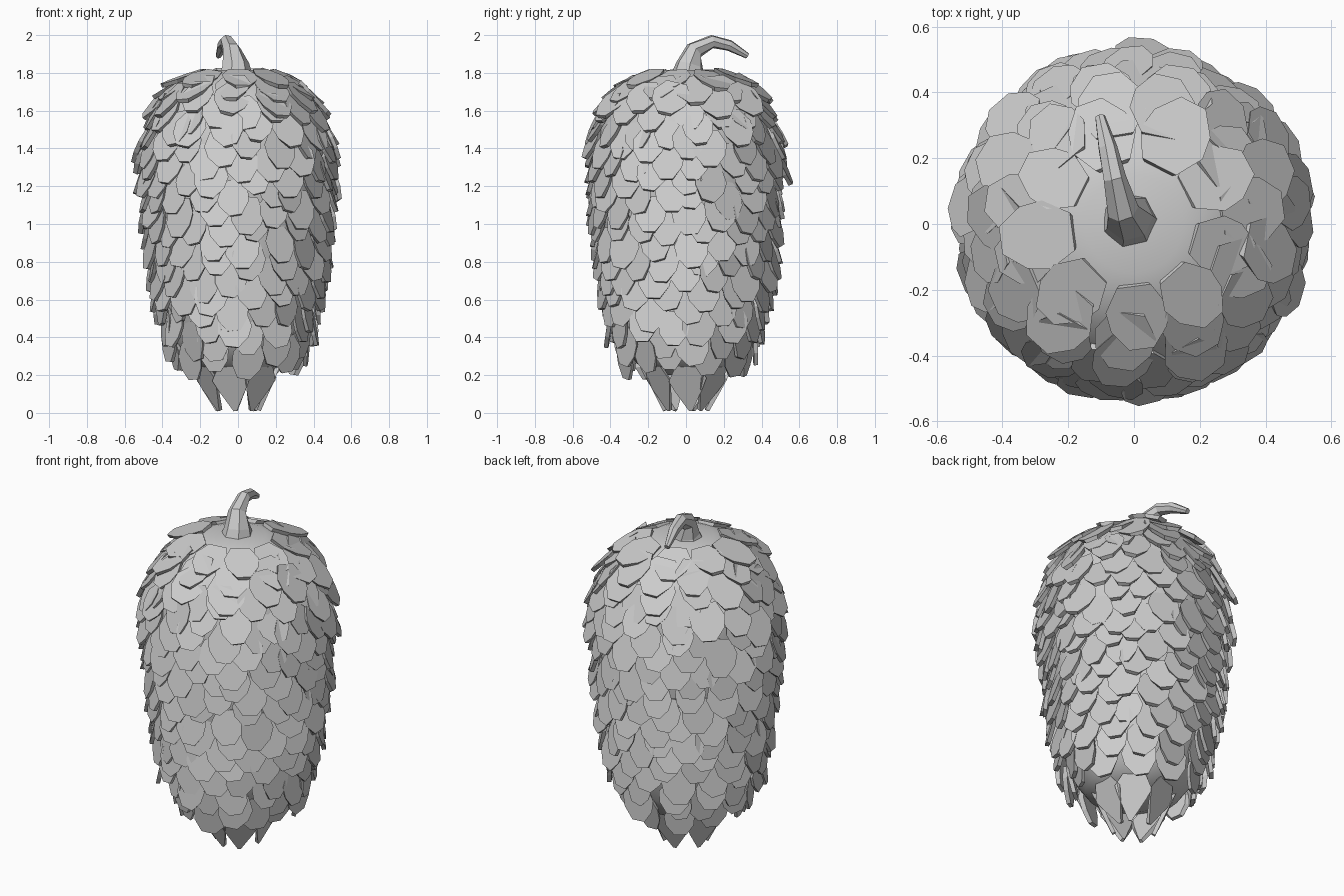
import bpy, bmesh, math, random
from mathutils import Vector

if "Cube" in bpy.data.objects:
    bpy.data.objects.remove(bpy.data.objects["Cube"])

random.seed(4)

# (radius, height) profile of the inner body, top to bottom
PROFILE = [(0, 1.82), (.15, 1.815), (.27, 1.775), (.38, 1.685), (.45, 1.55), (.475, 1.38),
           (.465, 1.15), (.445, .95), (.42, .75), (.39, .55), (.345, .38), (.26, .26), (.12, .2), (0, .18)]


def finish(name, bm, smooth=False):
    bmesh.ops.recalc_face_normals(bm, faces=bm.faces)
    me = bpy.data.meshes.new(name)
    bm.to_mesh(me)
    bm.free()
    for p in me.polygons:
        p.use_smooth = smooth
    ob = bpy.data.objects.new(name, me)
    bpy.context.collection.objects.link(ob)
    return ob


def bridge(bm, rings):
    n = len(rings[0])
    for a, b in zip(rings, rings[1:]):
        for i in range(n):
            j = (i + 1) % n
            bm.faces.new((a[i], a[j], b[j], b[i]))
    bm.faces.new(rings[0])
    bm.faces.new(rings[-1])


def along(s):
    """Point and downward tangent at arc length s on the profile."""
    for a, b in zip(PROFILE, PROFILE[1:]):
        a, b = Vector(a), Vector(b)
        d = (b - a).length
        if s <= d:
            break
        s -= d
    return a.lerp(b, min(s / d, 1)), math.atan2(b.y - a.y, b.x - a.x)


# outlines: half width, distance from root
SHIELD = [(.055, 0), (.1, .08), (.09, .15), (.04, .22)]
POINTED = [(.05, 0), (.095, .085), (.07, .14), (.008, .255)]


def scale(bm, r, z, ang, pitch, size, outline, jitter=1.0, thick=.022):
    """One thick scale, rooted at (r, z), pointing along pitch in the radial plane."""
    out = Vector((math.cos(ang), math.sin(ang), 0))
    up = Vector((0, 0, 1))
    side = Vector((-math.sin(ang), math.cos(ang), 0))
    d = out * math.cos(pitch) + up * math.sin(pitch)
    n = -out * math.sin(pitch) + up * math.cos(pitch)
    yaw, roll = random.uniform(-.25, .25) * jitter, random.uniform(-.2, .2) * jitter
    d, side = d * math.cos(yaw) + side * math.sin(yaw), side * math.cos(yaw) - d * math.sin(yaw)
    side, n = side * math.cos(roll) + n * math.sin(roll), n * math.cos(roll) - side * math.sin(roll)
    pts = outline + [(-x, y) for x, y in reversed(outline)]
    root = out * r + up * z
    rings = [[bm.verts.new(root + (side * x * k + d * y) * size + n * h) for x, y in pts]
             for k, h in ((1, thick / 2), (.8, -thick / 2))]
    bridge(bm, rings)


# inner body
bm = bmesh.new()
rings = [[bm.verts.new((r * math.cos(t * math.tau / 32), r * math.sin(t * math.tau / 32), z))
          for t in range(32)] for r, z in PROFILE[1:-1]]
bridge(bm, rings)
finish("cone_body", bm, True)

# overlapping rows of scales
bm = bmesh.new()
for row in range(19):
    s = .185 + row * .0865
    p, tang = along(s)
    tang = (tang + along(s + .08)[1] + along(s + .16)[1]) / 3
    mid = along(s + .1)[0]
    count = max(8, round(math.tau * mid.x / (.19 if row < 3 else .165)))
    pitch = max(tang, -2.05) + min(.05 + .05 * row, .34)
    for i in range(count):
        ang = (i + .5 * (row % 2)) * math.tau / count - .2 + random.uniform(-.07, .07)
        size = random.uniform(.88, 1.04) * (1.03 if row < 3 else .93)
        lift = (.005 if row < 3 else -.006) + random.uniform(-.008, .008)
        scale(bm, p.x - lift * math.sin(pitch), p.y + lift * math.cos(pitch) + random.uniform(-.025, .025) * (row > 1),
              ang, pitch + random.uniform(-.08, .08), size, SHIELD, .5 if row < 2 else 1)
finish("cone_scales", bm)

# pointed scales around the bottom tip
bm = bmesh.new()
for i in range(7):
    scale(bm, .215, .262, i * math.tau / 7, -math.pi / 2 - .4, 1.06, POINTED, .4)
finish("bottom_scales", bm)

# bent stem
PATH = [((-.015, .01, 1.79), .092), ((-.015, .02, 1.84), .075), ((-.035, .045, 1.92), .05),
        ((-.06, .14, 1.966), .036), ((-.08, .23, 1.945), .03), ((-.103, .325, 1.89), .016)]
bm = bmesh.new()
rings = []
for i, (c, r) in enumerate(PATH):
    t = (Vector(PATH[min(i + 1, 5)][0]) - Vector(PATH[max(i - 1, 0)][0])).normalized()
    if i == 0:
        t = Vector((0, 0, 1))
    a = Vector((1, 0, 0))
    a = (a - t * a.dot(t)).normalized()
    b = t.cross(a)
    rings.append([bm.verts.new(Vector(c) + (a * math.cos(k * math.tau / 7) + b * math.sin(k * math.tau / 7)) * r)
                  for k in range(7)])
bridge(bm, rings)
finish("stem", bm)
